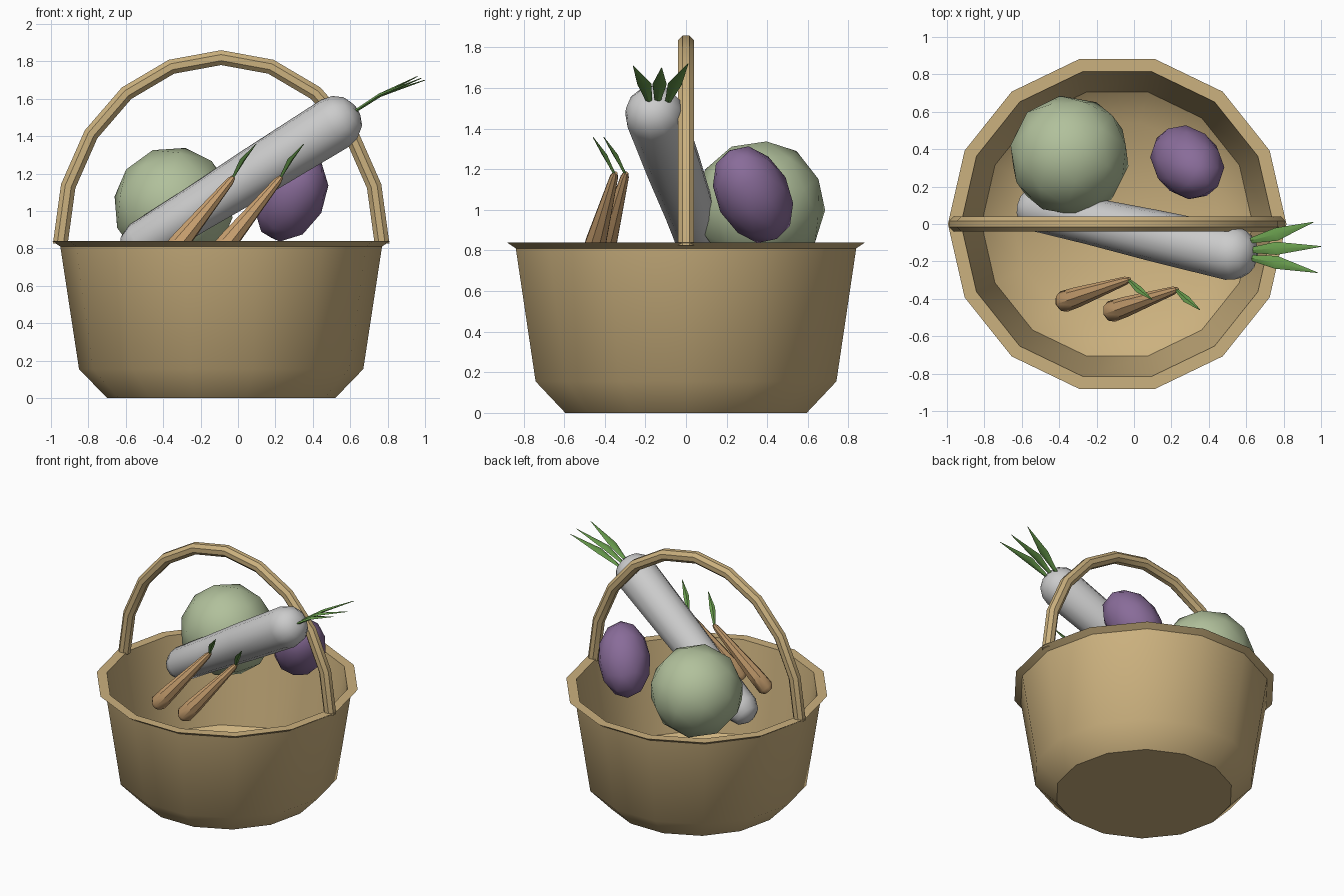
import bpy, bmesh, math
from mathutils import Vector, Matrix

if "Cube" in bpy.data.objects:
    bpy.data.objects.remove(bpy.data.objects["Cube"])


def material(name, rgb):
    m = bpy.data.materials.new(name)
    m.diffuse_color = (*rgb, 1)
    m.use_nodes = True
    m.node_tree.nodes["Principled BSDF"].inputs["Base Color"].default_value = m.diffuse_color
    return m


WICKER = material("wicker", (0.60, 0.44, 0.21))
GREEN = material("pale_green", (0.44, 0.53, 0.33))
PURPLE = material("purple", (0.25, 0.15, 0.32))
ORANGE = material("orange", (0.58, 0.35, 0.16))
LEAF = material("leaf_green", (0.15, 0.36, 0.08))


def finish(name, bm, mat, angle=40):
    bmesh.ops.recalc_face_normals(bm, faces=bm.faces)
    me = bpy.data.meshes.new(name)
    bm.to_mesh(me)
    bm.free()
    ob = bpy.data.objects.new(name, me)
    bpy.context.collection.objects.link(ob)
    if mat:
        me.materials.append(mat)
    bpy.ops.object.select_all(action='DESELECT')
    ob.select_set(True)
    bpy.context.view_layer.objects.active = ob
    bpy.ops.object.shade_smooth_by_angle(angle=math.radians(angle))
    return ob


def loft(name, rings, sides, ref, mat, phase=0.0):
    """Skin through rings of (centre, axis, radius along ref, radius across), capped at both ends."""
    bm = bmesh.new()
    loops = []
    for c, axis, ra, rb in rings:
        axis = Vector(axis).normalized()
        u = Vector(ref)
        u = (u - axis * u.dot(axis)).normalized()
        v = axis.cross(u)
        angles = [math.tau * (i + phase) / sides for i in range(sides)]
        loops.append([bm.verts.new(Vector(c) + u * ra * math.cos(a) + v * rb * math.sin(a))
                      for a in angles])
    for a, b in zip(loops, loops[1:]):
        for i in range(sides):
            j = (i + 1) % sides
            bm.faces.new((a[i], a[j], b[j], b[i]))
    bm.faces.new(loops[0])
    bm.faces.new(loops[-1])
    return finish(name, bm, mat)


def root(name, start, end, profile, sides, mat):
    """Tapered root from start to end; profile is (distance from start, radius)."""
    s, d = Vector(start), (Vector(end) - Vector(start)).normalized()
    return loft(name, [(s + d * t, d, r, r) for t, r in profile], sides, (0, 0, 1), mat)


def leaf(name, base, mid, tip, width, ref):
    b, m, t = Vector(base), Vector(mid), Vector(tip)
    return loft(name, [(b, m - b, width * .4, .008), (m, t - b, width, .010),
                       (t, t - m, .002, .002)], 4, ref, LEAF)


def blob(name, centre, axis, radius, length, mat):
    """Low-poly ball stretched along an axis."""
    bm = bmesh.new()
    bmesh.ops.create_icosphere(bm, subdivisions=2, radius=1)
    turn = Vector(axis).to_track_quat('Z', 'Y').to_matrix().to_4x4()
    bm.transform(Matrix.Translation(centre) @ turn @ Matrix.Diagonal((radius, radius, length, 1)))
    return finish(name, bm, mat)


CX = -0.09

# basket shell: outside, rim flange, inside, floor
profile = [(.61, 0), (.76, .155), (.86, .81), (.905, .84), (.835, .84), (.725, .17), (.555, .035)]
loft("basket", [((CX, 0, z), (0, 0, 1), r, r) for r, z in profile], 14, (1, 0, 0), WICKER)

# arched handle
arch = []
for i in range(11):
    a = math.pi * i / 10
    arch.append(((CX - .86 * math.cos(a), 0, .825 + .995 * math.sin(a)),
                 (.86 * math.sin(a), 0, .995 * math.cos(a)), .043, .043))
loft("handle", arch, 8, (0, 1, 0), WICKER, .5)

# white radish, rounded at both ends
low, high = Vector((-.52, .08, .825)), Vector((.52, -.155, 1.47))
L = (high - low).length
root("white_radish", low, high,
     [(-.10, .04), (-.07, .09), (0, .12), (.35, .125), (.75, .138), (L, .147),
      (L + .06, .133), (L + .11, .095), (L + .135, .04)], 12, None)

# radish leaves
for i, (y0, y1, y2, x2, z2) in enumerate([(-.09, -.055, .01, .96, 1.72),
                                          (-.14, -.13, -.12, 1.0, 1.70),
                                          (-.18, -.205, -.26, .98, 1.71)]):
    leaf(f"radish_leaf_{i + 1}", (.62, y0, 1.53), (.76, y1, 1.62), (x2, y2, z2), .035, (0, 1, 0))

# cabbage and plum-shaped aubergine
blob("cabbage", (-.345, .365, 1.02), (.2, .1, 1), .325, .325, GREEN)
blob("aubergine", (.285, .33, 1.075), (.4, -.42, .81), .182, .268, PURPLE)

# two carrots, each with one leaf
for i, (dx, dy) in enumerate([(0, 0), (.255, -.053)]):
    p = lambda x, y, z: (x + dx, y + dy, z)
    a, b = p(-.375, -.415, .755), p(-.03, -.298, 1.175)
    n = (Vector(b) - Vector(a)).length
    root(f"carrot_{i + 1}", a, b,
         [(-.03, .035), (0, .058), (.12, .054), (n - .02, .022), (n + .01, .012)], 8, ORANGE)
    leaf(f"carrot_leaf_{i + 1}", b, p(.025, -.35, 1.275), p(.097, -.405, 1.358), .02, (1, .8, 0))
